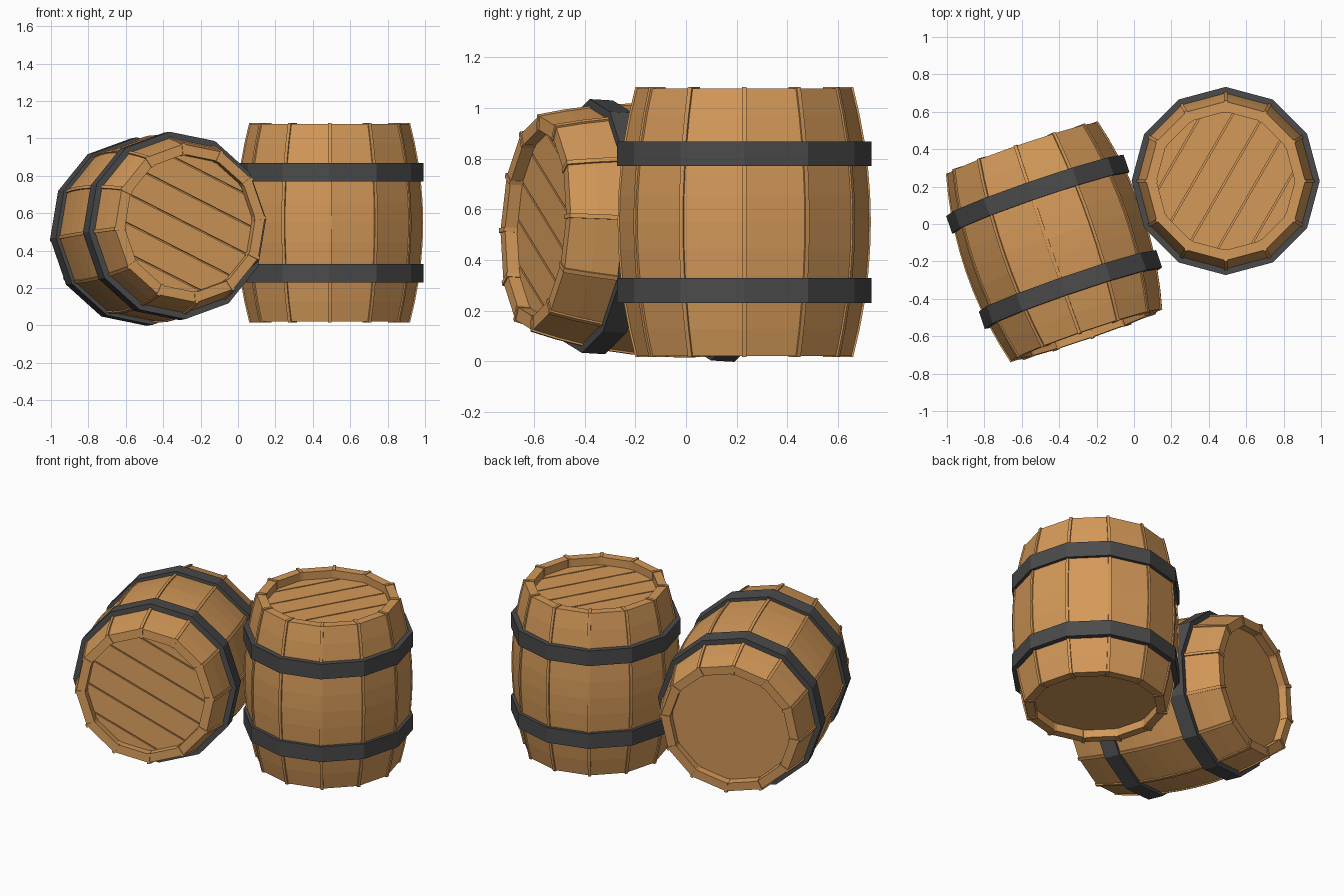
import bpy, bmesh
from math import sin, cos, pi, radians
from mathutils import Vector, Matrix

if "Cube" in bpy.data.objects:
    bpy.data.objects.remove(bpy.data.objects["Cube"])

SIDES, HALF, LIP, INNER = 12, 0.528, 0.05, 0.37


def material(name, color):
    m = bpy.data.materials.new(name)
    m.diffuse_color = color
    m.use_nodes = True
    m.node_tree.nodes["Principled BSDF"].inputs["Base Color"].default_value = m.diffuse_color
    return m


WOOD = material("wood", (0.66, 0.32, 0.10, 1))
IRON = material("iron", (0.07, 0.07, 0.07, 1))


def finish(name, bm, mat, matrix):
    bmesh.ops.recalc_face_normals(bm, faces=bm.faces)
    me = bpy.data.meshes.new(name)
    bm.to_mesh(me)
    bm.free()
    me.materials.append(mat)
    ob = bpy.data.objects.new(name, me)
    ob.matrix_world = matrix
    bpy.context.collection.objects.link(ob)


def lathe(bm, profile):
    # closed (radius, z) profile turned into a 12-sided ring
    rings = [[bm.verts.new((r * cos(2 * pi * i / SIDES), r * sin(2 * pi * i / SIDES), z))
              for r, z in profile] for i in range(SIDES)]
    n = len(profile)
    for i in range(SIDES):
        a, b = rings[i], rings[(i + 1) % SIDES]
        for j in range(n):
            k = (j + 1) % n
            bm.faces.new((a[j], b[j], b[k], a[k]))


def prism(bm, r, z0, z1, normal=None, lo=0, hi=0):
    # 12-sided disc, optionally clipped to one plank
    t = bmesh.new()
    t.faces.new([t.verts.new((r * cos(2 * pi * i / SIDES), r * sin(2 * pi * i / SIDES), z0))
                 for i in range(SIDES)])
    if normal:
        for d, s in ((lo, -1), (hi, 1)):
            bmesh.ops.bisect_plane(t, geom=t.verts[:] + t.edges[:] + t.faces[:],
                                   plane_co=normal * d, plane_no=normal * s, clear_outer=True)
    outline = [v.co.copy() for v in t.faces[:][0].verts]
    t.free()
    low = [bm.verts.new(c) for c in outline]
    top = [bm.verts.new((c.x, c.y, z1)) for c in outline]
    bm.faces.new(low[::-1])
    bm.faces.new(top)
    for i in range(len(low)):
        j = (i + 1) % len(low)
        bm.faces.new((low[i], low[j], top[j], top[i]))


def stave_profile(grow):
    h = HALF + grow
    outer = [(0.495 + grow - 0.07 * (k / 5) ** 2, h * k / 5) for k in range(-5, 6)]
    return outer


def barrel(prefix, matrix):
    # stave shell with open lips at both ends
    bm = bmesh.new()
    lathe(bm, stave_profile(0) + [(INNER, HALF), (INNER, -HALF)])
    finish(prefix + "_staves", bm, WOOD, matrix)

    # raised seams running over each corner and lip
    bm = bmesh.new()
    g, w = 0.005, 0.009
    prof = stave_profile(g) + [(INNER - g, HALF + g), (INNER - g, -HALF - g)]
    for i in range(SIDES):
        a = 2 * pi * i / SIDES
        out, side = Vector((cos(a), sin(a), 0)), Vector((-sin(a), cos(a), 0))
        left, right = [[bm.verts.new(out * r + side * s + Vector((0, 0, z))) for r, z in prof]
                       for s in (-w, w)]
        for j in range(len(prof)):
            k = (j + 1) % len(prof)
            bm.faces.new((left[j], right[j], right[k], left[k]))
        bm.faces.new(left)
        bm.faces.new(right[::-1])
    finish(prefix + "_seams", bm, WOOD, matrix)

    # plain bottom, and planked lid with narrow gaps
    lid = HALF - LIP
    bm = bmesh.new()
    prism(bm, INNER + 0.01, -lid, -lid + 0.04)
    finish(prefix + "_bottom", bm, WOOD, matrix)
    bm = bmesh.new()
    prism(bm, INNER + 0.01, lid - 0.04, lid - 0.012)
    normal = Vector((-sin(radians(60)), cos(radians(60)), 0))
    cuts = [-0.4, -0.29, -0.145, 0, 0.145, 0.29, 0.4]
    for lo, hi in zip(cuts, cuts[1:]):
        prism(bm, INNER + 0.01, lid - 0.014, lid, normal, lo + 0.004, hi - 0.004)
    finish(prefix + "_lid", bm, WOOD, matrix)

    # two iron hoops
    for name, z in (("lower", -0.27), ("upper", 0.27)):
        bm = bmesh.new()
        lathe(bm, [(0.503, z - 0.049), (0.503, z + 0.049), (0.45, z + 0.049), (0.45, z - 0.049)])
        finish(prefix + "_" + name + "_hoop", bm, IRON, matrix)


# standing barrel
barrel("standing_barrel", Matrix.Translation((0.49, 0.23, 0.55)))

# lying barrel: lid turned to the front, nose slightly raised
yaw, pitch, roll = radians(18.9), radians(3.2), radians(-86)
axis = Vector((sin(yaw) * cos(pitch), -cos(yaw) * cos(pitch), sin(pitch)))
right = Vector((cos(yaw), sin(yaw), 0))
up = axis.cross(right)
x = right * cos(roll) + up * sin(roll)
y = axis.cross(x)
rot = Matrix((x, y, axis)).transposed().to_4x4()
barrel("lying_barrel", Matrix.Translation((-0.427, -0.095, 0.517)) @ rot)
